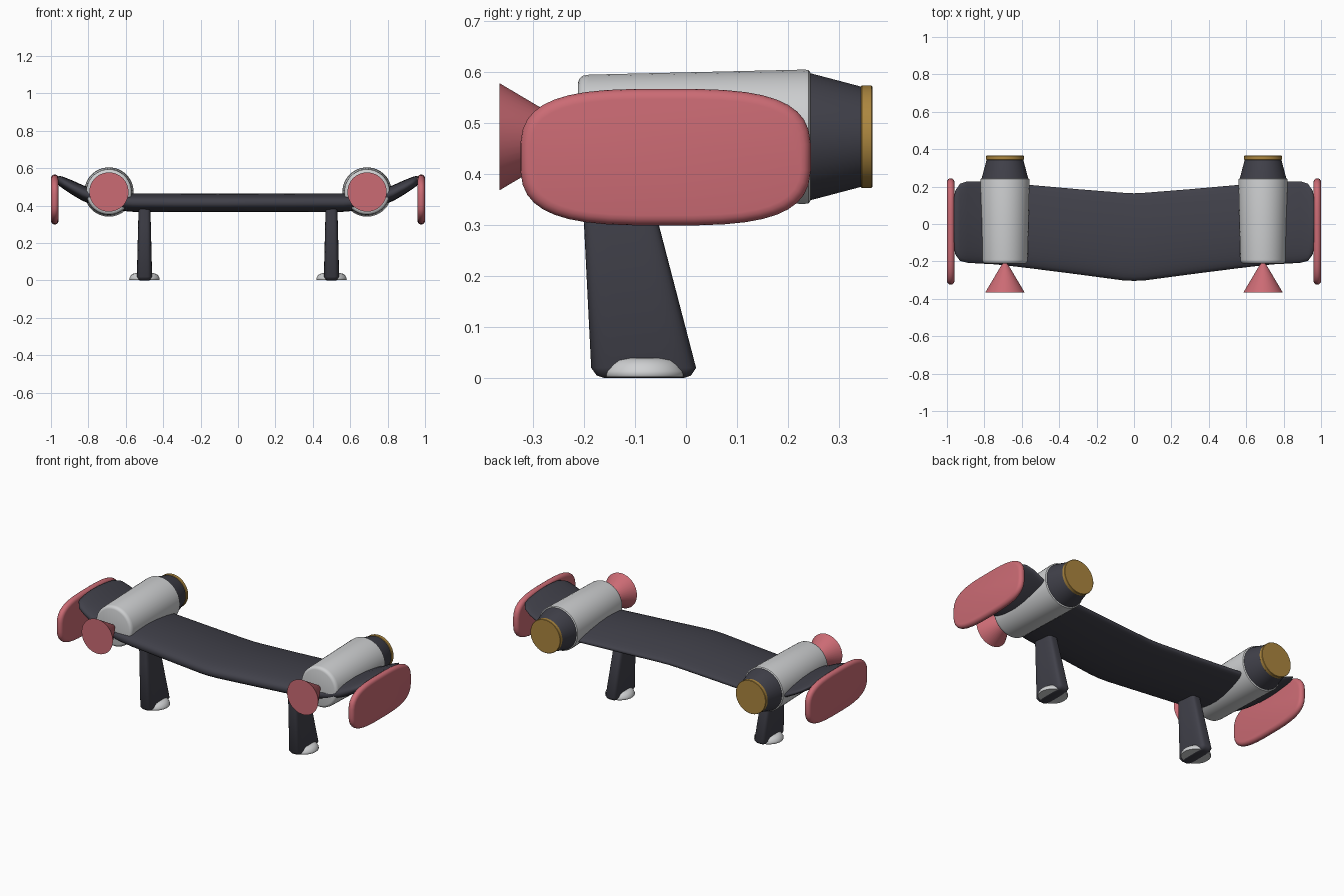
import bpy, bmesh, math

old = bpy.data.objects.get("Cube")
if old:
    bpy.data.objects.remove(old, do_unlink=True)


def material(name, rgb):
    m = bpy.data.materials.new(name)
    m.use_nodes = True
    m.diffuse_color = (*rgb, 1)
    m.node_tree.nodes["Principled BSDF"].inputs["Base Color"].default_value = (*rgb, 1)
    return m


CHARCOAL = material("charcoal", (0.052, 0.052, 0.068))
PINK = material("coral pink", (0.6, 0.147, 0.175))
WHITE = material("light grey", (0.62, 0.63, 0.64))
GOLD = material("gold", (0.41, 0.24, 0.05))


def superellipse(a, b, n, count):
    """Points of a rounded outline with half sizes a and b."""
    pts = []
    for i in range(count):
        t = math.tau * (i + 0.5) / count
        c, s = math.cos(t), math.sin(t)
        pts.append((a * math.copysign(abs(c) ** (2 / n), c),
                    b * math.copysign(abs(s) ** (2 / n), s)))
    return pts


def loft(name, rings, mat, angle=40):
    """Skin a list of equal rings and cap both ends."""
    bm = bmesh.new()
    loops = [[bm.verts.new(p) for p in ring] for ring in rings]
    n = len(loops[0])
    for a, b in zip(loops, loops[1:]):
        for i in range(n):
            j = (i + 1) % n
            bm.faces.new((a[i], a[j], b[j], b[i]))
    bm.faces.new(loops[0])
    bm.faces.new(loops[-1])
    bmesh.ops.recalc_face_normals(bm, faces=bm.faces)
    me = bpy.data.meshes.new(name)
    bm.to_mesh(me)
    bm.free()
    me.materials.append(mat)
    ob = bpy.data.objects.new(name, me)
    bpy.context.collection.objects.link(ob)
    bpy.ops.object.select_all(action="DESELECT")
    ob.select_set(True)
    bpy.context.view_layer.objects.active = ob
    bpy.ops.object.shade_smooth_by_angle(angle=math.radians(angle))
    return ob


def lathe_y(name, x, z, profile, mat):
    """Turn (y, radius) pairs about a front-to-back axis."""
    loft(name, [[(x + p, y, z + q) for p, q in superellipse(r, r, 2, 40)]
                for y, r in profile], mat)


# Wing: half-span stations (x, front y, back y, bottom z, top z)
half = [(0.06, -0.302, 0.168, 0.365, 0.465),
        (0.3, -0.27, 0.187, 0.365, 0.465),
        (0.56, -0.237, 0.21, 0.367, 0.465),
        (0.66, -0.225, 0.218, 0.375, 0.468),
        (0.75, -0.216, 0.224, 0.395, 0.483),
        (0.83, -0.212, 0.229, 0.425, 0.51),
        (0.89, -0.208, 0.229, 0.46, 0.537),
        (0.93, -0.198, 0.216, 0.487, 0.553),
        (0.955, -0.165, 0.18, 0.505, 0.56),
        (0.965, -0.11, 0.13, 0.52, 0.555)]
stations = [(-s[0], *s[1:]) for s in reversed(half)] + [(0, -0.305, 0.165, 0.365, 0.465)] + half
rings = []
for x, y0, y1, z0, z1 in stations:
    hy, hz = (y1 - y0) / 2, (z1 - z0) / 2
    ring = []
    for p, q in superellipse(hy, hz, 2.6, 32):
        thin = 1 - 0.45 * max(0, p / hy)      # thinner trailing edge
        ring.append((x, (y0 + y1) / 2 + p, (z0 + z1) / 2 + q * thin))
    rings.append(ring)
loft("wing", rings, CHARCOAL, 60)

for side, sx in (("left", 1), ("right", -1)):
    # Engine body, tail cone, exhaust cap and front flare
    ex, ez = sx * 0.69, 0.473
    lathe_y(side + "_engine_body", ex, ez,
            [(-0.212, 0.105), (-0.209, 0.114), (-0.202, 0.12), (-0.19, 0.122),
             (0.232, 0.132), (0.24, 0.131), (0.244, 0.126)], WHITE)
    lathe_y(side + "_engine_tail", ex, ez, [(0.235, 0.126), (0.243, 0.125), (0.345, 0.098)], CHARCOAL)
    lathe_y(side + "_exhaust_cap", ex, ez,
            [(0.343, 0.099), (0.345, 0.101), (0.363, 0.101), (0.365, 0.099)], GOLD)
    lathe_y(side + "_front_flare", ex, ez,
            [(-0.365, 0.105), (-0.222, 0.02), (-0.212, 0.012), (-0.205, 0.004)], PINK)

    # Wing tip plate with a round rim
    steps = 8
    rings = []
    for i in range(steps + 1):
        a = math.pi * i / steps
        inset = 0.02 * (1 - math.sin(a))
        x = sx * (0.98 - 0.02 * math.cos(a))
        rings.append([(x, -0.04 + p, 0.433 + q)
                      for p, q in superellipse(0.285 - inset, 0.134 - inset, 3.2, 40)])
    loft(side + "_tip_plate", rings, PINK)

    # Leg: (z, back-to-front limits, half width)
    legs = [(0, -0.16, -0.005, 0.025), (0.005, -0.175, 0.01, 0.034),
            (0.02, -0.186, 0.02, 0.041), (0.3, -0.2, -0.053, 0.034),
            (0.4, -0.205, -0.08, 0.031)]
    loft(side + "_leg", [[(sx * 0.5 + p, (y0 + y1) / 2 + q, z)
                          for p, q in superellipse(w, (y1 - y0) / 2, 4.5, 32)]
                         for z, y0, y1, w in legs], CHARCOAL, 50)

    # Foot: low dome around the leg
    foot = [(0.002, 0.079), (0.006, 0.082), (0.014, 0.081), (0.026, 0.074),
            (0.035, 0.064), (0.039, 0.05)]
    loft(side + "_foot", [[(sx * 0.5 + p, -0.081 + q, z) for p, q in superellipse(r, r, 2, 32)]
                          for z, r in foot], WHITE, 50)
